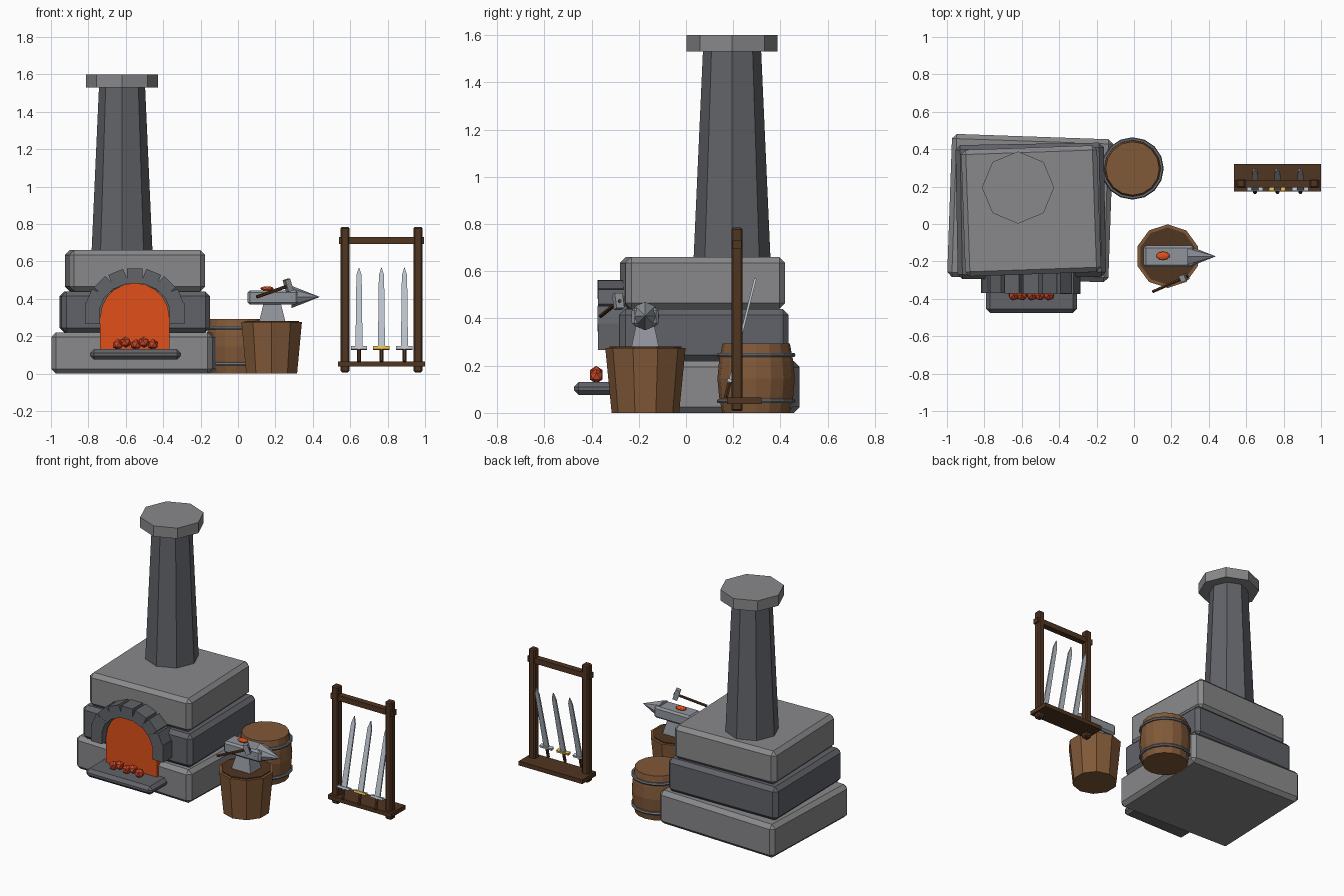
import bpy, bmesh, random
from math import pi, cos, sin, radians
from mathutils import Matrix, Vector

if "Cube" in bpy.data.objects:
    bpy.data.objects.remove(bpy.data.objects["Cube"])

random.seed(4)


def mat(name, r, g, b):
    m = bpy.data.materials.new(name)
    m.diffuse_color = (r, g, b, 1)
    m.use_nodes = True
    m.node_tree.nodes["Principled BSDF"].inputs["Base Color"].default_value = m.diffuse_color
    return m


STONE = mat("stone", 0.25, 0.25, 0.26)
DARK = mat("dark_stone", 0.12, 0.125, 0.14)
FIRE = mat("fire", 0.75, 0.08, 0.01)
EMBER = mat("ember", 0.6, 0.06, 0.02)
WOOD = mat("wood", 0.22, 0.10, 0.04)
DWOOD = mat("dark_wood", 0.08, 0.035, 0.015)
IRON = mat("iron", 0.28, 0.3, 0.33)
HOOP = mat("hoop_iron", 0.15, 0.16, 0.18)
STEEL = mat("steel", 0.5, 0.55, 0.6)
GOLD = mat("gold", 0.8, 0.5, 0.08)


def make(name, bm, m, mtx=Matrix(), bevel=0):
    bmesh.ops.recalc_face_normals(bm, faces=bm.faces)
    if bevel:
        bmesh.ops.bevel(bm, geom=bm.edges[:], offset=bevel, segments=1, affect='EDGES')
    me = bpy.data.meshes.new(name)
    bm.to_mesh(me)
    bm.free()
    me.materials.append(m)
    ob = bpy.data.objects.new(name, me)
    ob.matrix_world = mtx
    bpy.context.collection.objects.link(ob)
    return ob


def box(name, c, size, m, rot=Matrix(), bevel=0, taper=1):
    bm = bmesh.new()
    bmesh.ops.create_cube(bm, size=1)
    for v in bm.verts:
        k = taper if v.co.z > 0 else 1
        v.co = Vector((v.co.x * size[0] * k, v.co.y * size[1] * k, v.co.z * size[2]))
    return make(name, bm, m, Matrix.Translation(c) @ rot, bevel)


def lathe(name, loc, profile, n, m, rot=Matrix()):
    # stack of (radius, z) rings closed with end caps; vertices lie on the axes
    bm = bmesh.new()
    rings = [[bm.verts.new((r * cos(2 * pi * i / n), r * sin(2 * pi * i / n), z))
              for i in range(n)] for r, z in profile]
    for a, b in zip(rings, rings[1:]):
        for i in range(n):
            j = (i + 1) % n
            bm.faces.new((a[i], a[j], b[j], b[i]))
    bm.faces.new(rings[0][::-1])
    bm.faces.new(rings[-1])
    return make(name, bm, m, Matrix.Translation(loc) @ rot)


def extrude_profile(name, pts, y0, y1, m, mtx=Matrix()):
    # (x, z) outline pushed from y0 to y1
    bm = bmesh.new()
    f = bm.faces.new([bm.verts.new((x, y0, z)) for x, z in pts])
    r = bmesh.ops.extrude_face_region(bm, geom=[f])
    vs = [v for v in r["geom"] if isinstance(v, bmesh.types.BMVert)]
    bmesh.ops.translate(bm, verts=vs, vec=(0, y1 - y0, 0))
    return make(name, bm, m, mtx)


def ico(name, c, scale, m, sub=1, rot=Matrix()):
    bm = bmesh.new()
    bmesh.ops.create_icosphere(bm, subdivisions=sub, radius=1)
    bmesh.ops.scale(bm, verts=bm.verts, vec=scale)
    return make(name, bm, m, Matrix.Translation(c) @ rot)


def torus(name, c, R, r, m, n=16, k=6):
    bm = bmesh.new()
    vs = [[bm.verts.new(((R + r * cos(2 * pi * j / k)) * cos(2 * pi * i / n),
                         (R + r * cos(2 * pi * j / k)) * sin(2 * pi * i / n),
                         r * sin(2 * pi * j / k))) for j in range(k)] for i in range(n)]
    for i in range(n):
        for j in range(k):
            a, b = vs[i], vs[(i + 1) % n]
            bm.faces.new((a[j], b[j], b[(j + 1) % k], a[(j + 1) % k]))
    return make(name, bm, m, Matrix.Translation(c))


def rz(deg):
    return Matrix.Rotation(radians(deg), 4, 'Z')


# Forge body: three slightly twisted slabs
box("forge_slab_bottom", (-0.555, 0.085, 0.11), (0.862, 0.765, 0.22), STONE, rz(-2), 0.025)
box("forge_slab_middle", (-0.552, 0.07, 0.33), (0.793, 0.717, 0.22), DARK, rz(1), 0.025)
box("forge_slab_top", (-0.55, 0.07, 0.55), (0.727, 0.677, 0.22), STONE, rz(2), 0.025)

# Chimney and cap
lathe("chimney", (-0.62, 0.195, 0), [(0.163, 0.65), (0.123, 1.54)], 8, DARK)
lathe("chimney_cap", (-0.62, 0.195, 0), [(0.193, 1.53), (0.193, 1.6)], 8, STONE)

# Fire opening with arch stones
ax, az = -0.552, 0.3
arc = [(ax + 0.185 * cos(pi * i / 10), az + 0.185 * sin(pi * i / 10)) for i in range(11)]
extrude_profile("fire_opening", [(ax - 0.185, 0.12), (ax + 0.185, 0.12)] + arc, -0.325, -0.25, FIRE)
for i in range(9):
    a = pi * i / 8
    front = -0.375 + random.uniform(0, 0.008)
    box(f"arch_stone_{i}", (ax + 0.226 * cos(a), (front - 0.25) / 2, az + 0.02 + 0.2 * sin(a) + 0.002),
        (0.08, -0.25 - front, 0.112 if i in (0, 8) else 0.085), DARK, Matrix.Rotation(-a, 4, 'Y'))

# Hearth ledge and coals
box("hearth_ledge", (-0.548, -0.37, 0.103), (0.485, 0.21, 0.055), DARK, bevel=0.02)
for i, (x, z) in enumerate([(-0.642, .155), (-0.6, .168), (-0.545, .155), (-0.503, .168), (-0.455, .155)]):
    ico(f"coal_{i}", (x, -0.38, z), (0.031,) * 3, EMBER, 1, rz(37 * i))

# Barrel with hoops
bx, by = -0.008, 0.297
lathe("barrel", (bx, by, 0), [(0.143, 0), (0.157, 0.07), (0.164, 0.145), (0.157, 0.22), (0.143, 0.293)], 16, WOOD)
for z in (0.05, 0.245):
    torus("barrel_hoop", (bx, by, z), 0.157, 0.01, HOOP)

# Stump
sx, sy = 0.18, -0.172
lathe("stump", (sx, sy, 0), [(0.143, 0), (0.17, 0.275)], 10, WOOD, rz(18))
lathe("stump_top", (sx, sy, 0), [(0.153, 0.265), (0.153, 0.281)], 10, DWOOD, rz(18))

# Anvil
ay = -0.173
box("anvil_waist", (0.183, ay, 0.325), (0.14, 0.115, 0.09), IRON, taper=0.68)
box("anvil_body", (0.186, ay, 0.407), (0.27, 0.115, 0.076), IRON, bevel=0.012)
lathe("anvil_horn", (0.285, ay, 0.41), [(0.06, 0), (0.001, 0.15)], 8, IRON, Matrix.Rotation(pi / 2, 4, 'Y'))
ico("hot_metal", (0.155, ay + 0.003, 0.455), (0.036, 0.023, 0.012), FIRE, 2)

# Hammer resting across the anvil edge
p1, p2 = Vector((0.10, -0.362, 0.41)), Vector((0.285, -0.28, 0.475))
d = (p2 - p1).normalized()
side = Vector((0, 0, 1)).cross(d).normalized()
frame = Matrix((d, side, d.cross(side))).transposed().to_4x4()
lathe("hammer_handle", p1, [(0.009, 0), (0.009, (p2 - p1).length)], 6, DWOOD,
      frame @ Matrix.Rotation(pi / 2, 4, 'Y'))
box("hammer_head", (0.268, -0.287, 0.472), (0.03, 0.036, 0.066), IRON, frame)

# Sword rack
for x in (0.573, 0.963):
    box("rack_post", (x, 0.216, 0.396), (0.048, 0.048, 0.778), DWOOD, bevel=0.008)
box("rack_top_bar", (0.768, 0.216, 0.712), (0.455, 0.04, 0.036), DWOOD)
box("rack_bottom_shelf", (0.768, 0.247, 0.051), (0.465, 0.145, 0.028), DWOOD)

# Swords leaning back in the rack
blade = [(-0.019, 0), (0.019, 0), (0.014, 0.4), (0, 0.445), (-0.014, 0.4)]
for x, m in ((0.647, STEEL), (0.767, GOLD), (0.89, STEEL)):
    t = Matrix.Translation((x, 0.186, 0.137)) @ Matrix.Rotation(radians(-14), 4, 'X')
    extrude_profile("sword_blade", blade, -0.005, 0.005, STEEL, t)
    box("sword_guard", t.translation, (0.088, 0.022, 0.015), m, t.to_3x3().to_4x4())
    lathe("sword_grip", t.translation, [(0.01, -0.075), (0.01, 0)], 6, DWOOD, t.to_3x3().to_4x4())
